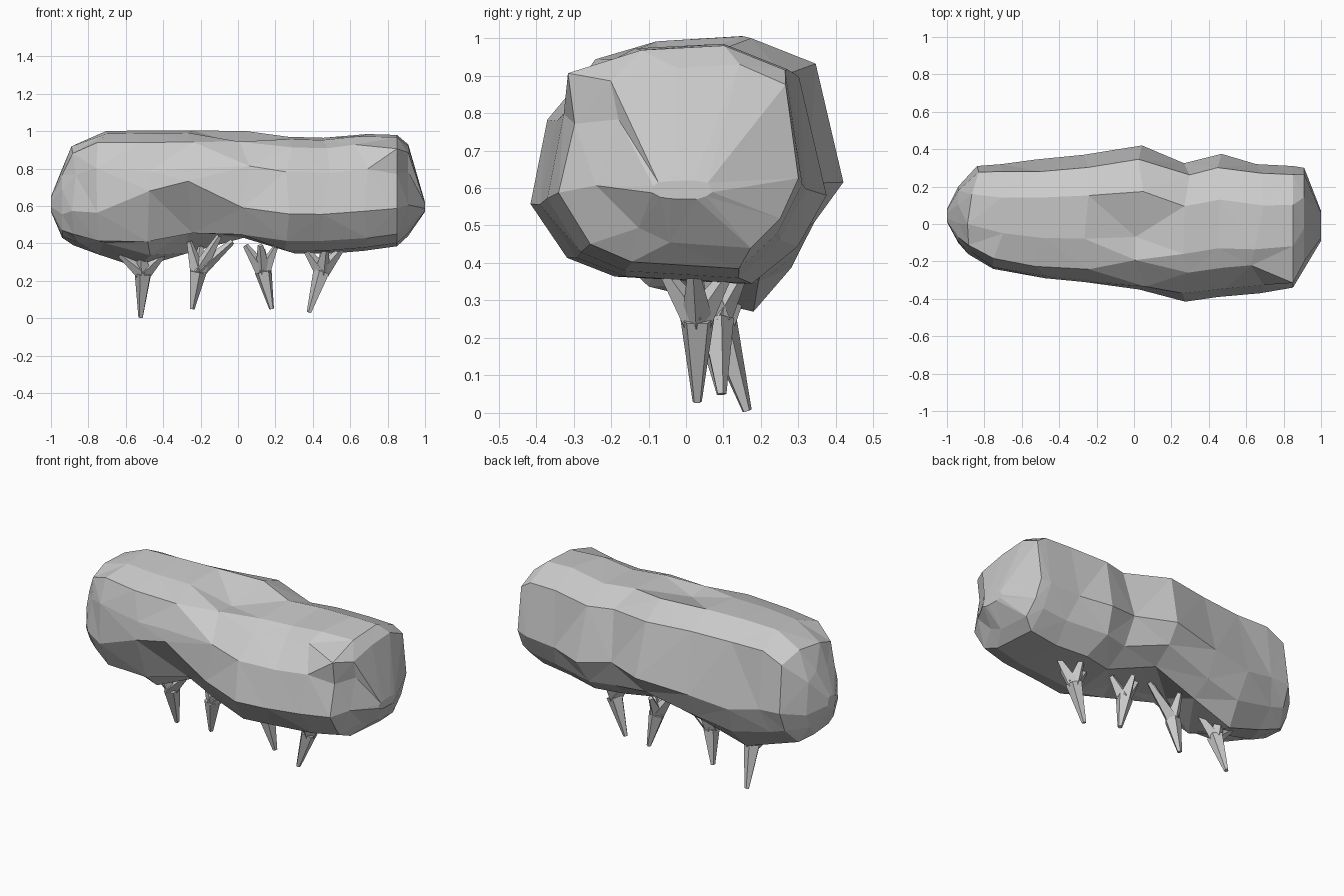
import bpy, bmesh, random
from mathutils import Vector, Matrix

if "Cube" in bpy.data.objects:
    bpy.data.objects.remove(bpy.data.objects["Cube"])

random.seed(4)

# Hedge body: closed section lofted along x  (x, y front, y back, z bottom, z top)
stations = [
    (-1.0, .01, .08, .57, .65), (-.94, -.10, .20, .43, .80),
    (-.86, -.16, .31, .39, .93), (-.73, -.24, .32, .34, 1.0),
    (-.50, -.29, .345, .27, 1.005), (-.27, -.31, .37, .32, 1.005),
    (.04, -.35, .42, .38, 1.0), (.28, -.415, .335, .345, .97),
    (.47, -.39, .375, .345, .965), (.66, -.37, .32, .36, .985),
    (.85, -.34, .31, .385, .98), (.91, -.19, .30, .44, .93),
    (1.0, -.09, .07, .57, .62)]
# Section corners as fractions of width and height
profile = [(.13, .11), (0, .34), (.02, .70), (.10, .91), (.34, .98), (.68, 1),
           (.93, .89), (1, .38), (.90, .16), (.74, 0), (.30, .03)]
# Dents in the front, underside and right end: (station, corner) -> (dy, dz)
dents = {
    (4, 1): (0, .16), (5, 1): (0, .18), (4, 0): (.03, .06), (5, 0): (.10, .06),
    (5, 10): (.05, .08), (6, 9): (0, .05), (5, 9): (0, .03), (6, 8): (0, .03),
    (10, 3): (-.04, -.02), (10, 2): (.03, -.03), (11, 3): (-.06, 0),
    (11, 1): (-.05, 0), (6, 4): (.02, -.06), (7, 7): (-.01, .03)}


def offset(i, j):
    dy, dz = dents.get((i, j), (0, 0))
    if j == 3 and 6 <= i <= 9:      # right lobe slopes back towards the top
        dy += .08
    if j == 2 and 7 <= i <= 9:
        dy += .03
    if j == 10 and 3 <= i <= 6:     # hollow underside on the left
        dz += .045
    if j == 6 and 4 <= i <= 8:      # softer upper back edge
        dy -= .02
    x = random.uniform(-.035, .035) if 1 < i < 10 else 0
    return Vector((x, dy, dz))


bm = bmesh.new()
rings = []
for i, (x, yf, yb, zb, zt) in enumerate(stations):
    rings.append([bm.verts.new(
        Vector((x, yf + u * (yb - yf), zb + v * (zt - zb))) + offset(i, j))
        for j, (u, v) in enumerate(profile)])
n = len(profile)
for a, b in zip(rings, rings[1:]):
    for j in range(n):
        k = (j + 1) % n
        bm.faces.new((a[j], a[k], b[k], b[j]))
bm.faces.new(rings[0])
bm.faces.new(rings[-1][::-1])
bmesh.ops.triangulate(bm, faces=bm.faces[:])
bmesh.ops.recalc_face_normals(bm, faces=bm.faces[:])


def finish(bm, name):
    me = bpy.data.meshes.new(name)
    bm.to_mesh(me)
    bm.free()
    ob = bpy.data.objects.new(name, me)
    bpy.context.collection.objects.link(ob)


finish(bm, "hedge_foliage")


def limb(bm, a, b, ra, rb, sides):
    """Tapered prism from a to b."""
    a, b = Vector(a), Vector(b)
    d = b - a
    m = Matrix.Translation((a + b) / 2) @ d.to_track_quat('Z', 'Y').to_matrix().to_4x4()
    bmesh.ops.create_cone(bm, cap_ends=True, segments=sides, radius1=ra,
                          radius2=rb, depth=d.length, matrix=m)


# Trunks: foot, fork, branch ends
trunks = [
    ((-.52, .163, .005), (-.505, .09, .24),
     [(-.63, .07, .34), (-.52, .03, .37), (-.40, .08, .34), (-.49, .16, .36)]),
    ((-.245, .095, .05), (-.215, .07, .25),
     [(-.26, .06, .41), (-.10, .04, .44), (-.03, .09, .41), (-.20, .15, .38)]),
    ((.18, .095, .05), (.135, .08, .25),
     [(.04, .07, .39), (.20, .05, .38), (.12, .00, .39), (.13, .15, .37)]),
    ((.38, .03, .03), (.45, .03, .25),
     [(.36, .02, .37), (.47, -.06, .38), (.56, .02, .38), (.46, .11, .37)])]
for i, (foot, fork, ends) in enumerate(trunks, 1):
    bm = bmesh.new()
    limb(bm, foot, fork, .013, .048, 5)
    for e in ends:
        limb(bm, fork, e, .042, .015, 4)
    finish(bm, f"trunk_{i}")
